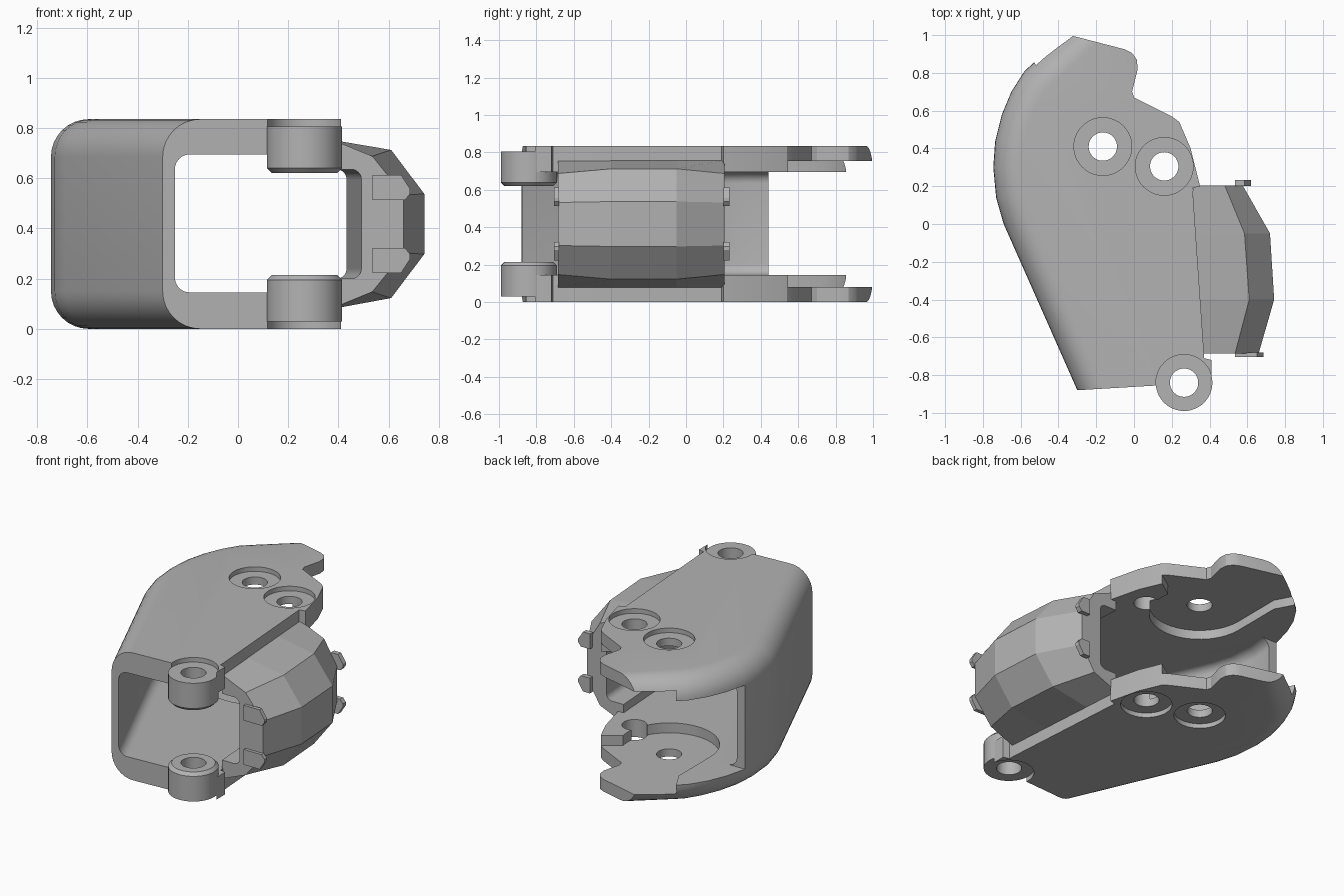
import bpy, bmesh
from math import sin, cos, pi
from mathutils import Vector

if "Cube" in bpy.data.objects:
    bpy.data.objects.remove(bpy.data.objects["Cube"])

H = 0.835          # overall height
MID = H / 2

grey = bpy.data.materials.new("plain grey")
grey.use_nodes = True
grey.diffuse_color = (0.45, 0.45, 0.45, 1)
grey.node_tree.nodes["Principled BSDF"].inputs["Base Color"].default_value = (0.45, 0.45, 0.45, 1)


def finish(name, bm):
    bmesh.ops.recalc_face_normals(bm, faces=bm.faces)
    mesh = bpy.data.meshes.new(name)
    bm.to_mesh(mesh)
    bm.free()
    mesh.materials.append(grey)
    ob = bpy.data.objects.new(name, mesh)
    bpy.context.scene.collection.objects.link(ob)
    return ob


def loft(name, rings):
    """Skin a stack of equal closed rings and cap both ends."""
    bm = bmesh.new()
    rows = [[bm.verts.new(p) for p in ring] for ring in rings]
    n = len(rows[0])
    for a, b in zip(rows, rows[1:]):
        for i in range(n):
            j = (i + 1) % n
            bm.faces.new((a[i], a[j], b[j], b[i]))
    bm.faces.new(rows[0][::-1])
    bm.faces.new(rows[-1])
    return finish(name, bm)


def rounded_slab(name, soft, hard, z0, z1, r, steps=8):
    """Plan outline extruded in z; the soft stretch (clockwise) gets rounded rims."""
    soft = [Vector(p) for p in soft]
    hard = [Vector(p) for p in hard]
    inward = []
    for i, p in enumerate(soft):
        if i == 0:
            d = hard[-1] - p
        elif i == len(soft) - 1:
            d = hard[0] - p
        else:
            a, b = (p - soft[i - 1]).normalized(), (soft[i + 1] - p).normalized()
            t = a + b
            d = Vector((t.y, -t.x))
        inward.append(d.normalized())
    angles = [pi / 2 * i / steps for i in range(steps, -1, -1)]
    levels = [(z0 + r * (1 - sin(a)), r * (1 - cos(a))) for a in angles]
    levels += [(z1 - r * (1 - sin(a)), r * (1 - cos(a))) for a in reversed(angles)]
    return loft(name, [[(*(p + d * s), z) for p, d in zip(soft, inward)] +
                       [(*p, z) for p in hard] for z, s in levels])


def prism(name, pts, z0, z1):
    return loft(name, [[(x, y, z) for x, y in pts] for z in (z0, z1)])


def disc(name, x, y, r, z0, z1, chamfer_z=None):
    bm = bmesh.new()
    bmesh.ops.create_cone(bm, cap_ends=True, segments=48, radius1=r, radius2=r, depth=z1 - z0)
    bmesh.ops.translate(bm, verts=bm.verts, vec=(x, y, (z0 + z1) / 2))
    if chamfer_z is not None:
        rim = [e for e in bm.edges if all(abs(v.co.z - chamfer_z) < 1e-4 for v in e.verts)]
        bmesh.ops.bevel(bm, geom=rim, offset=0.02, segments=1, affect='EDGES')
    return finish(name, bm)


def cut(target, *cutters):
    for c in cutters:
        mod = target.modifiers.new("cut", 'BOOLEAN')
        mod.operation, mod.solver, mod.object = 'DIFFERENCE', 'EXACT', c
        bpy.context.view_layer.objects.active = target
        bpy.ops.object.modifier_apply(modifier=mod.name)
        bpy.data.objects.remove(c)


def smooth(ob):
    bpy.ops.object.select_all(action='DESELECT')
    ob.select_set(True)
    bpy.context.view_layer.objects.active = ob
    bpy.ops.object.shade_smooth_by_angle(angle=0.5)


def flip_spans(z0, z1):
    """A z span and its mirror about the middle height."""
    return ((z0, z1), (H - z1, H - z0))


# Main shell: back spine is rounded, the other edges are square
spine = [(-0.30, -0.88), (-0.69, 0), (-0.73, 0.14), (-0.745, 0.3), (-0.735, 0.44), (-0.70, 0.58),
         (-0.65, 0.7), (-0.58, 0.81), (-0.48, 0.9), (-0.34, 1.0)]
edge = [(-0.05, 0.925), (-0.01, 0.905), (0.015, 0.87), (0.02, 0.82), (-0.01, 0.7), (0, 0.67),
        (0.2, 0.57), (0.24, 0.54), (0.3, 0.4), (0.35, 0.2), (0.31, 0.19), (0.37, -0.68),
        (0.37, -0.71), (0.41, -0.72), (0.41, -0.84), (0.265, -0.84), (0.12, -0.855)]
shell = rounded_slab("shell", spine, edge, 0, H, 0.15)

# Hollow inside with a thin spine wall, open at the back
cavity = rounded_slab("cavity_cutter", [(-0.197, -1), (-0.64, 0), (-0.68, 0.14), (-0.693, 0.3), (-0.67, 0.5)],
                      [(1, 0.5), (1, -1)], 0.145, 0.695, 0.06)
rear = prism("rear_cutter", [(-1, 0.44), (1, 0.44), (1, 1.2), (-1, 1.2)], 0.145, 0.695)
cut(shell, cavity, rear)

# Pockets thinning each plate around the rear pivot
pivot_rear, pivot_side, pivot_front = (-0.165, 0.41), (0.16, 0.305), (0.265, -0.84)
arc = [(pivot_rear[0] + 0.3 * cos(a), pivot_rear[1] + 0.3 * sin(a))
       for a in (0.2 - (pi + 0.2) * i / 20 for i in range(21))]
pocket = arc + [(-0.465, 0.74), (-0.53, 0.86), (-0.8, 0.9), (-0.8, 1.1), (0.5, 1.1), (0.5, 0.55), (0.24, 0.545)]
cut(shell, prism("pocket_cutter", pocket, 0.08, H - 0.08))

# Pivot holes with shallow counterbores, and clearance for the front bosses
for x, y in (pivot_rear, pivot_side):
    cut(shell, disc("hole_cutter", x, y, 0.075, -0.1, 1))
    for z0, z1 in flip_spans(H - 0.03, H + 0.1):
        cut(shell, disc("counterbore_cutter", x, y, 0.153, z0, z1))
cut(shell, disc("boss_clearance_cutter", *pivot_front, 0.149, -0.1, 1))
smooth(shell)

# Front pivot bosses
for name, (z0, z1) in zip(("upper_boss", "lower_boss"), flip_spans(0.62, 0.805)):
    boss = disc(name, *pivot_front, 0.15, z0, z1, z0 if z0 > MID else z1)
    cut(boss, disc("boss_hole_cutter", *pivot_front, 0.075, -0.1, 1))
    smooth(boss)

# Faceted side cover: y, base x, ridge x, outer x, ridge half height, outer half height
sections = [(-0.685, 0.365, 0.535, 0.66, 0.27, 0.115), (-0.4, 0.345, 0.61, 0.742, 0.295, 0.12),
            (-0.05, 0.325, 0.585, 0.72, 0.295, 0.12), (0.205, 0.31, 0.48, 0.575, 0.27, 0.115)]
cover = loft("side_cover", [
    [(b, y, MID - 0.34), (m, y, MID - hm), (o, y, MID - ho),
     (o, y, MID + ho), (m, y, MID + hm), (b, y, MID + 0.34)]
    for y, b, m, o, hm, ho in sections])
tunnel = rounded_slab("tunnel_cutter", [(0.42, 0.4), (0.512, -1)], [(0.2, -1), (0.2, 0.4)],
                      0.2, 0.635, 0.04)
cut(cover, tunnel)

# Four small clips at the ends of the cover
for end, y0, y1, tip in (("front", -0.705, -0.68, 0.685), ("rear", 0.2, 0.232, 0.62)):
    for side, s in (("upper", 1), ("lower", -1)):
        profile = [(0.535, 0.095), (tip - 0.02, 0.095), (tip, 0.12), (tip, 0.14),
                   (tip - 0.035, 0.195), (0.535, 0.195)]
        loft(f"{end}_{side}_clip", [[(x, y, MID + s * z) for x, z in profile] for y in (y0, y1)])
